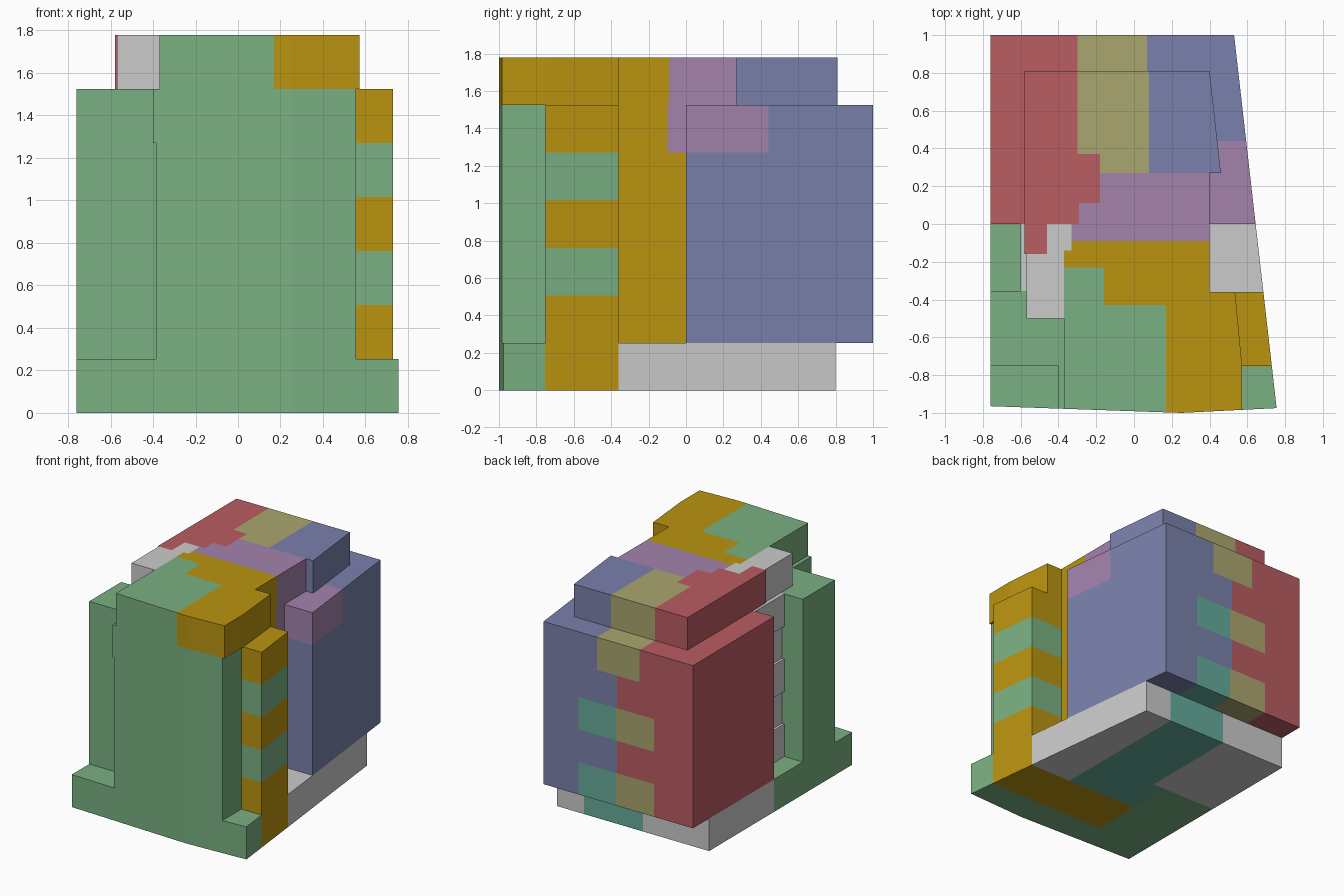
import bpy, bmesh

if "Cube" in bpy.data.objects:
    bpy.data.objects.remove(bpy.data.objects["Cube"])

H = 0.254  # height of one course


def lin(c):
    c /= 255
    return c / 12.92 if c <= 0.04045 else ((c + 0.055) / 1.055) ** 2.4


COLOURS = {"green": (122, 176, 130), "gold": (186, 148, 16), "red": (186, 93, 98),
           "blue": (122, 129, 172), "purple": (163, 130, 172),
           "olive": (170, 166, 112), "teal": (102, 172, 156)}
MATS = {}
for cname, rgb in COLOURS.items():
    m = bpy.data.materials.new(cname)
    m.diffuse_color = (*[lin(v) for v in rgb], 1)
    m.use_nodes = True
    m.node_tree.nodes["Principled BSDF"].inputs["Base Color"].default_value = m.diffuse_color
    MATS[cname] = m


def E(y):
    """Point on the slanted right edge."""
    return (0.53 + (1 - y) * 0.114, y)


def F(x):
    """Point on the slightly bowed front edge."""
    if x < 0.25:
        return (x, -1 + (0.25 - x) * 0.035)
    return (x, -1 + (x - 0.25) * 0.05)


def block(name, colour, course, pts):
    """Prism filling one course (0 = ground)."""
    bm = bmesh.new()
    face = bm.faces.new([bm.verts.new((x, y, course * H)) for x, y in pts])
    new = bmesh.ops.extrude_face_region(bm, geom=[face])["geom"]
    bmesh.ops.translate(bm, vec=(0, 0, H),
                        verts=[v for v in new if isinstance(v, bmesh.types.BMVert)])
    bmesh.ops.recalc_face_normals(bm, faces=bm.faces)
    me = bpy.data.meshes.new(name)
    bm.to_mesh(me)
    bm.free()
    ob = bpy.data.objects.new(name, me)
    bpy.context.collection.objects.link(ob)
    if colour in MATS:
        me.materials.append(MATS[colour])


def rect(x0, x1, y0, y1):
    return [(x0, y0), (x1, y0), (x1, y1), (x0, y1)]


# Base course
block("base_front", "green", 0, [F(-0.76), F(0.25), F(0.755), E(-0.755), (-0.3, -0.755),
                                 (-0.3, 0), (-0.76, 0)])
block("base_gold", "gold", 0, [(-0.3, -0.755), E(-0.755), E(-0.36), (-0.3, -0.36)])
block("base_right", "grey", 0, [(0.32, -0.36), E(-0.36), E(0.8), (0.32, 0.8)])
block("base_middle", "teal", 0, [(-0.3, -0.36), (0.32, -0.36), (0.32, 0.8), (-0.19, 0.8),
                                 (-0.19, 0), (-0.3, 0)])
block("base_left", "grey", 0, rect(-0.76, -0.19, 0, 0.8))

# Five middle courses with grooves on both sides
for c in range(1, 6):
    top, even = c == 5, c % 2 == 1
    tag = f"_course_{c}"
    # front wall with left pilaster
    xl = -0.40 if top else -0.385
    block("front_wall" + tag, "green", c,
          [F(xl), F(0.25), F(0.555), (0.555, -0.75), (0.3, -0.75), (0.3, -0.355),
           (-0.76, -0.355), (-0.76, -0.75), (xl, -0.75)])
    # right pilaster alternates in colour
    block("right_pilaster" + tag, "gold" if even else "green", c,
          [(0.3, -0.75), E(-0.75), E(-0.36), (0.3, -0.36)])
    # narrow core between the grooves
    gx = -0.6 if even else -0.58
    yb = -0.1 if top else 0
    block("core_left" + tag, "grey", c, rect(gx, 0.07, -0.355, 0))
    block("core_right" + tag, "gold", c, rect(0.07, 0.40, -0.36, yb))
    # back block, bonded differently in each course
    if top:
        cuts = [(-0.30, "red"), (0.07, "olive")]
    elif even:
        cuts = [(-0.425, "red"), (-0.09, "olive"), (0.23, "teal")]
    else:
        cuts = [(-0.106, "red")]
    x = -0.76
    for x1, colour in cuts:
        block(f"back_{colour}" + tag, colour, c, rect(x, x1, 0, 1))
        x = x1
    yf = 0.44 if top else 0
    block("back_blue" + tag, "blue", c, [(x, yf), E(yf), E(1), (x, 1)])
    if top:
        block("back_purple", "purple", c, [(x, -0.1), (0.40, -0.1), (0.40, 0), E(0),
                                           E(0.44), (x, 0.44)])

# Top course of interlocking pieces
block("cap_red", "red", 6, [(-0.58, 0.81), (-0.30, 0.81), (-0.30, 0.37), (-0.18, 0.37),
                            (-0.18, 0.11), (-0.29, 0.11), (-0.29, 0), (-0.46, 0),
                            (-0.46, -0.16), (-0.58, -0.16)])
block("cap_olive", "olive", 6, [(-0.30, 0.81), (0.08, 0.81), (0.08, 0.27), (-0.18, 0.27),
                                (-0.18, 0.37), (-0.30, 0.37)])
block("cap_blue", "blue", 6, [(0.08, 0.81), (0.40, 0.81), (0.46, 0.27), (0.08, 0.27)])
block("cap_purple", "purple", 6, [(-0.18, 0.27), (0.40, 0.27), (0.40, -0.09),
                                  (-0.33, -0.09), (-0.33, 0), (-0.29, 0),
                                  (-0.29, 0.11), (-0.18, 0.11)])
block("cap_gold", "gold", 6, [(-0.33, -0.09), (0.40, -0.09), (0.40, -0.36), (0.535, -0.36),
                              (0.572, -0.75), F(0.572), F(0.25), F(0.17), (0.17, -0.43),
                              (-0.16, -0.43), (-0.16, -0.23), (-0.37, -0.23),
                              (-0.37, -0.14), (-0.33, -0.14)])
block("cap_green", "green", 6, [(-0.37, -0.23), (-0.16, -0.23), (-0.16, -0.43),
                                (0.17, -0.43), F(0.17), F(-0.37)])
block("cap_grey", "grey", 6, [(-0.46, 0), (-0.33, 0), (-0.33, -0.14), (-0.37, -0.14),
                              (-0.37, -0.5), (-0.57, -0.5), (-0.57, -0.16), (-0.46, -0.16)])
